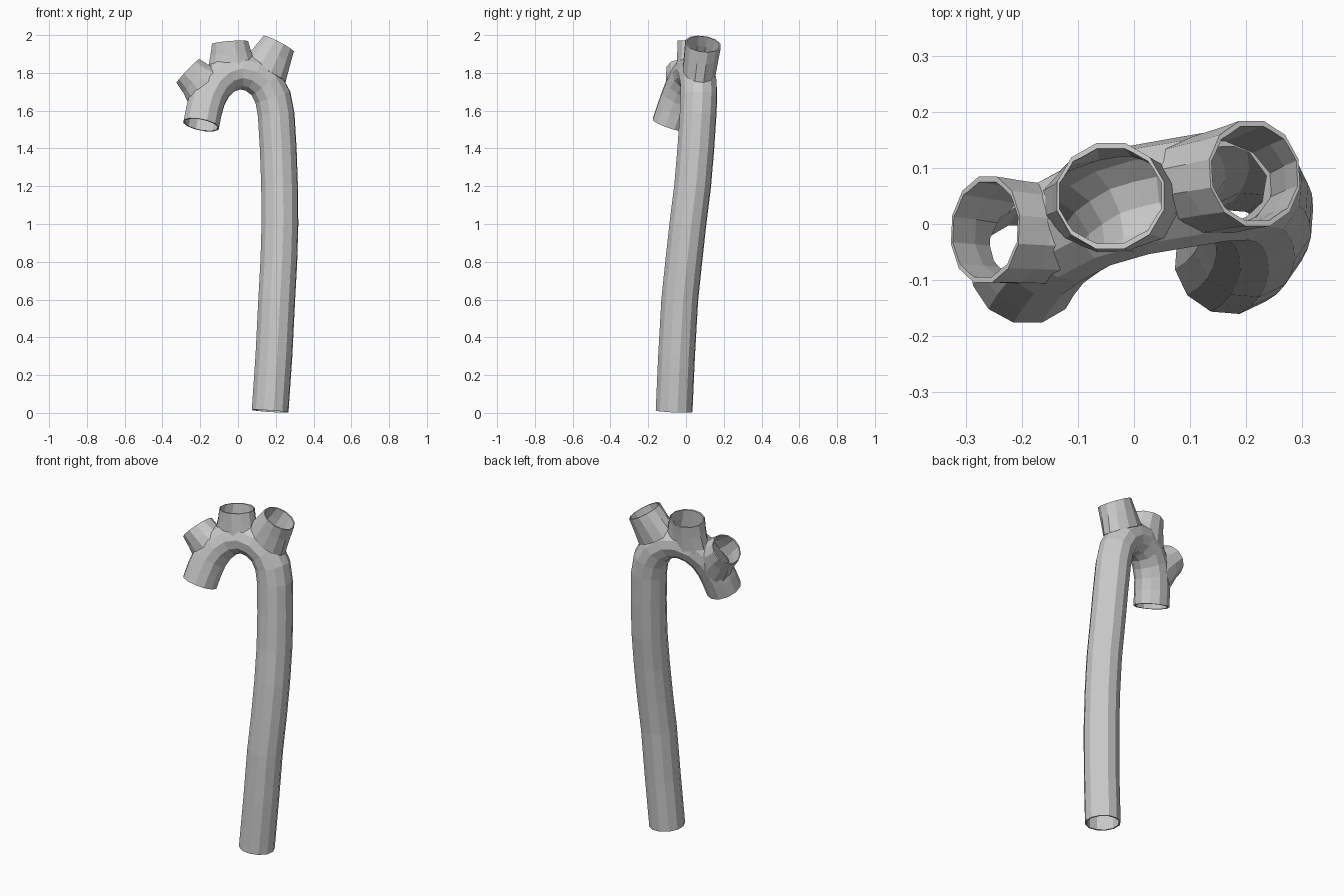
import bpy, bmesh, math
from mathutils import Vector

if "Cube" in bpy.data.objects:
    bpy.data.objects.remove(bpy.data.objects["Cube"])

SIDES = 12
WALL = 0.009


def tube(name, rings, inner=False):
    """Closed tube through rings of (x, y, z, radius along, radius across)."""
    pts = [Vector(r[:3]) for r in rings]
    n = len(pts)
    tans = [(pts[min(i + 1, n - 1)] - pts[max(i - 1, 0)]).normalized() for i in range(n)]
    open_start = name == "artery"
    if inner:  # bore runs past the open ends
        pts[-1] = pts[-1] + tans[-1] * 0.03
        if open_start:
            pts[0] = pts[0] - tans[0] * 0.03
    bm = bmesh.new()
    v = Vector((0, 1, 0))
    loops = []
    for p, t, r in zip(pts, tans, rings):
        v = (v - t * v.dot(t)).normalized()
        u = v.cross(t)
        cut = WALL if inner else 0
        loop = []
        for k in range(SIDES):
            a = 2 * math.pi * (k + 0.5) / SIDES
            loop.append(bm.verts.new(p + u * math.cos(a) * (r[3] - cut) + v * math.sin(a) * (r[4] - cut)))
        loops.append(loop)
    for a, b in zip(loops, loops[1:]):
        for k in range(SIDES):
            j = (k + 1) % SIDES
            bm.faces.new((a[k], a[j], b[j], b[k]))
    bm.faces.new(loops[0])
    bm.faces.new(loops[-1])
    bmesh.ops.recalc_face_normals(bm, faces=bm.faces)
    me = bpy.data.meshes.new(name)
    bm.to_mesh(me)
    bm.free()
    ob = bpy.data.objects.new(name, me)
    bpy.context.collection.objects.link(ob)
    return ob


def boolean(target, cutter, op):
    mod = target.modifiers.new("bool", "BOOLEAN")
    mod.operation = op
    mod.solver = "EXACT"
    mod.object = cutter
    bpy.context.view_layer.update()
    dg = bpy.context.evaluated_depsgraph_get()
    me = bpy.data.meshes.new_from_object(target.evaluated_get(dg))
    target.modifiers.clear()
    target.data = me
    bpy.data.objects.remove(cutter)


# Centre line: ascending end, over the arch, down to the foot
path = [
    (-0.195, -0.085, 1.525), (-0.180, -0.060, 1.60), (-0.160, -0.035, 1.67),
    (-0.125, -0.010, 1.735), (-0.070, 0.020, 1.787), (0.005, 0.042, 1.81),
    (0.080, 0.055, 1.795), (0.145, 0.066, 1.745), (0.185, 0.068, 1.67),
    (0.202, 0.064, 1.58), (0.213, 0.052, 1.40), (0.220, 0.035, 1.20),
    (0.222, 0.010, 1.00), (0.216, -0.012, 0.80), (0.205, -0.033, 0.60),
    (0.190, -0.050, 0.30), (0.170, -0.063, 0.009),
]
main = [p + (0.099, 0.099) for p in path]


# Branch stubs: flared base on the centre line, open rim
def stub(base, rim, r_rim, flare):
    b, e = Vector(base), Vector(rim)
    sizes = [(0.0, flare, 0.090), (0.60, r_rim + 0.014, 0.094), (1.0, r_rim, 0.098)]
    return [tuple(b.lerp(e, f)) + (ru, rv) for f, ru, rv in sizes]


stubs = [
    stub((-0.150, -0.020, 1.70), (-0.265, -0.010, 1.81), 0.090, 0.14),
    stub((-0.030, 0.035, 1.80), (-0.042, 0.050, 1.96), 0.099, 0.14),
    stub((0.140, 0.070, 1.81), (0.215, 0.090, 1.953), 0.093, 0.13),
]


def vessel(inner):
    body = tube("artery", main, inner)
    for s in stubs:
        boolean(body, tube("branch_stub", s, inner), "UNION")
    return body


# Outer wall minus the bore
artery = vessel(False)
boolean(artery, vessel(True), "DIFFERENCE")
artery.name = "artery"
